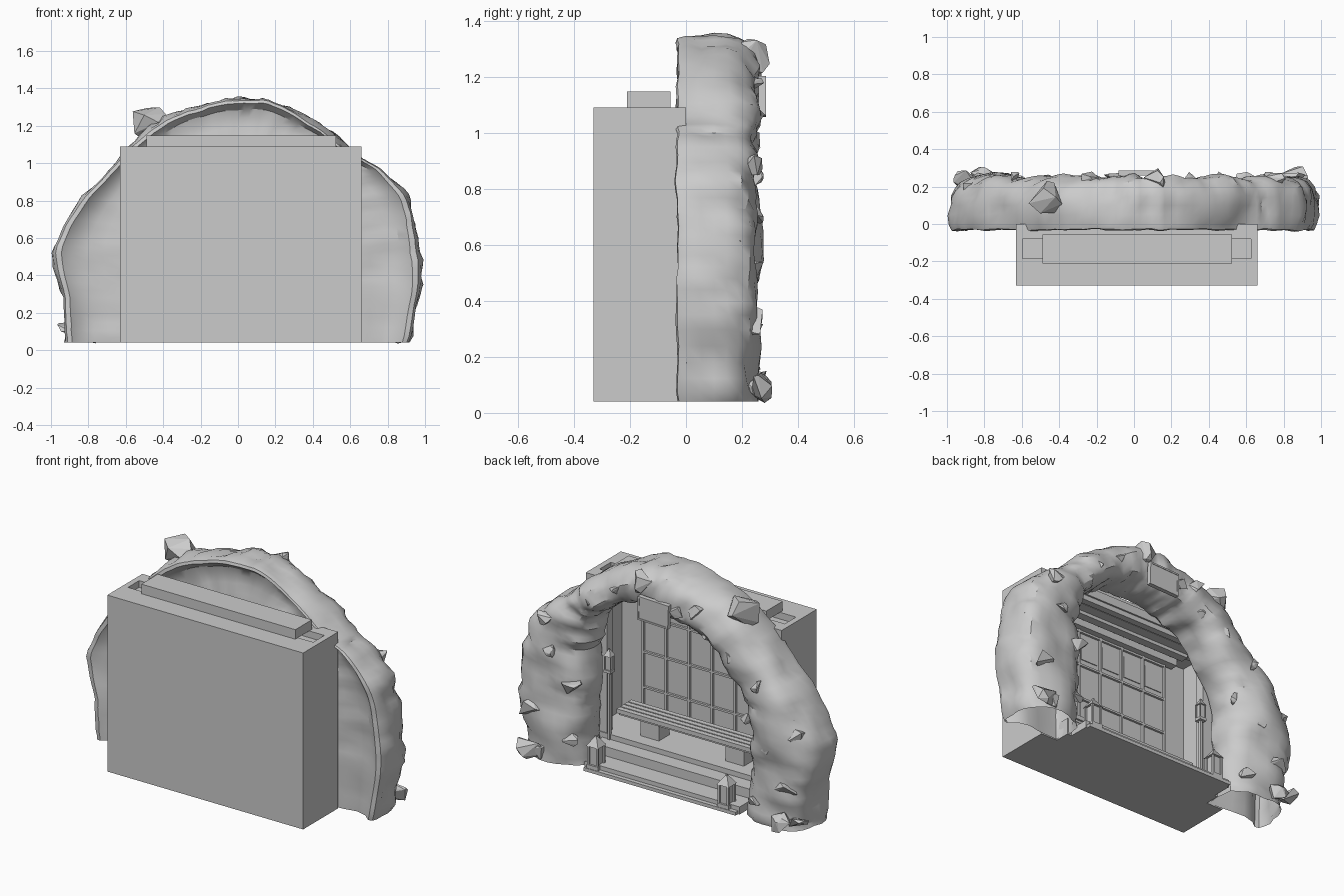
import bpy, bmesh, math, random
from mathutils import Vector, noise, Matrix

if "Cube" in bpy.data.objects:
    bpy.data.objects.remove(bpy.data.objects["Cube"])

random.seed(7)
CX = 0.015  # centre of the station box


def finish(name, bm):
    me = bpy.data.meshes.new(name)
    bmesh.ops.recalc_face_normals(bm, faces=bm.faces[:])
    bm.to_mesh(me)
    bm.free()
    ob = bpy.data.objects.new(name, me)
    bpy.context.collection.objects.link(ob)
    return ob


def add_box(bm, x0, x1, y0, y1, z0, z1):
    m = Matrix.Translation(((x0 + x1) / 2, (y0 + y1) / 2, (z0 + z1) / 2)) @ \
        Matrix.Diagonal((x1 - x0, y1 - y0, z1 - z0, 1))
    bmesh.ops.create_cube(bm, size=1, matrix=m)


def boxes(name, items):
    bm = bmesh.new()
    for b in items:
        add_box(bm, *b)
    return finish(name, bm)


# station shell: closed front, open back, slotted roof
X0, X1, Y0, Z0, Z1 = -0.63, 0.66, -0.33, 0.04, 1.09
boxes("station_walls", [
    (X0, X1, Y0, -0.29, Z0, Z1),
    (X0, X0 + 0.035, -0.29, 0, Z0, Z1),
    (X1 - 0.035, X1, -0.29, 0, Z0, Z1)])
boxes("station_roof", [
    (X0 + .035, X1 - .035, -0.29, -0.185, 1.04, Z1),
    (X0 + .035, X1 - .035, -0.08, 0, 1.04, Z1)])
boxes("roof_slot_tray", [(X0 + .035, X1 - .035, -0.185, -0.08, 1.03, 1.05)])
boxes("roof_cap", [(-0.49, 0.525, -0.21, -0.055, Z1, 1.147)])
boxes("ceiling_beams", [
    (-0.5, 0.53, -0.28, -0.23, 1.0, 1.04),
    (-0.5, 0.53, -0.19, -0.14, 1.01, 1.035),
    (-0.5, 0.53, -0.05, -0.01, 1.01, 1.04)])

# floor and entrance steps
boxes("floor_and_steps", [
    (X0 + .035, X1 - .035, -0.29, 0.0, Z0, 0.17),
    (-0.52, 0.55, 0.0, 0.09, Z0, 0.14),
    (-0.50, 0.52, 0.09, 0.21, Z0, 0.085),
    (-0.49, 0.51, 0.21, 0.235, Z0, 0.06)])

# gridded wall panel
L, R, B, T = -0.44, 0.47, 0.17, 1.0
boxes("wall_panel", [(L, R, -0.29, -0.275, B, T)])
n = 6
boxes("wall_grid",
      [(L + (R - L) * i / n - .006, L + (R - L) * i / n + .006, -0.275, -0.262, B, T) for i in range(n + 1)] +
      [(L, R, -0.275, -0.262, z - .006, z + .006) for z in (0.36, 0.57, 0.78, 0.99)])
boxes("upper_tiles", [(L + (R - L) * (i + .12) / n, L + (R - L) * (i + .88) / n, -0.275, -0.27, 0.82, 0.95)
                      for i in range(n)])

# slatted bench with block legs
boxes("bench_seat", [(-0.47, 0.5, y, y + 0.03, 0.275, 0.30) for y in (-0.2, -0.163, -0.126, -0.089)])
boxes("bench_rail", [(-0.46, 0.49, -0.19, -0.07, 0.262, 0.275)])
boxes("bench_legs", [(CX + s * .28 - .06, CX + s * .28 + .06, -0.18, -0.08, 0.17, 0.262) for s in (-1, 1)])


# lanterns: base, corner posts, glass, pyramid cap
def lantern(name, x, y, z, w, h):
    bm = bmesh.new()
    add_box(bm, x - w, x + w, y - w, y + w, z, z + .12 * h)
    g = w * .68
    add_box(bm, x - g, x + g, y - g, y + g, z + .12 * h, z + .7 * h)
    for sx in (-1, 1):
        for sy in (-1, 1):
            px, py, t = x + sx * w * .8, y + sy * w * .8, w * .15
            add_box(bm, px - t, px + t, py - t, py + t, z + .12 * h, z + .7 * h)
    bmesh.ops.create_cone(bm, cap_ends=True, segments=4, radius1=w * 1.5, radius2=w * .25, depth=.26 * h,
                          matrix=Matrix.Translation((x, y, z + .83 * h)) @ Matrix.Rotation(math.pi / 4, 4, 'Z'))
    add_box(bm, x - w * .15, x + w * .15, y - w * .15, y + w * .15, z + .94 * h, z + h)
    finish(name, bm)


for s, side in ((-1, "left"), (1, "right")):
    lantern("step_lantern_" + side, CX + .01 + s * .43, 0.195, 0.06, 0.037, 0.19)
    lantern("wall_lantern_" + side, CX + s * .49, 0.0, 0.54, 0.022, 0.14)
    x = CX + s * .49
    boxes("lantern_post_" + side, [(x - .008, x + .008, -.008, .008, 0.14, 0.54)])
    x = CX + s * .56
    boxes("entrance_pier_" + side, [(x - .05, x + .05, -.06, -.005, 0.17, 1.04)])

# rock arch: outer and inner outline pairs, swept as a tube with a slightly dished front
ARCH = [(-.93, .04, -.53, .04), (-.94, .28, -.53, .28), (-.985, .52, -.54, .5), (-.89, .74, -.5, .69),
        (-.66, 1.0, -.4, .87), (-.43, 1.21, -.26, 1.0), (-.2, 1.31, -.12, 1.07), (0, 1.345, .01, 1.09),
        (.2, 1.33, .13, 1.09), (.42, 1.2, .28, 1.07), (.6, 1.06, .4, 1.0), (.76, .975, .48, .9),
        (.91, .8, .52, .74), (.96, .6, .53, .52), (.975, .35, .54, .33), (.92, .04, .54, .04)]


def spline(u):
    u = min(max(u, 0), 1) * (len(ARCH) - 1)
    i = min(int(u), len(ARCH) - 2)
    t = u - i
    p = [ARCH[min(max(i + k, 0), len(ARCH) - 1)] for k in (-1, 0, 1, 2)]
    return [.5 * (2 * b + (c - a) * t + (2 * a - 5 * b + 4 * c - d) * t * t + (3 * b - a - 3 * c + d) * t ** 3)
            for a, b, c, d in zip(*p)]


# half cross-section: (across, depth), outer front rim -> back -> inner front, then the front face
SECTION = [(.8, -.035), (.93, -.03), (.99, 0), (1, .05), (.99, .1), (.96, .145), (.88, .185), (.74, .215),
           (.55, .235), (.3, .248), (0, .252), (-.3, .248), (-.55, .235), (-.75, .21), (-.9, .175),
           (-.98, .13), (-1, .08), (-.98, .03), (-.9, .005), (-.6, .01), (-.2, .02), (.2, .02), (.55, .005)]
NA = len(SECTION)


def arch_point(u, j):
    ox, oz, ix, iz = spline(u)
    o, i = Vector((ox, 0, oz)), Vector((ix, 0, iz))
    half = (o - i) / 2
    a, y = SECTION[j]
    p = (o + i) / 2 + half * a + Vector((0, y, 0))
    out = (half.normalized() * a + Vector((0, (y - .1) / .14, 0))).normalized()
    bump = noise.noise(p * 5) * .028 + noise.noise(Vector((u * 40, y * 3, a))) * .02
    bump += (.25 - abs(noise.noise(p * 9 + Vector((5, 2, 1))))) * .03
    p += out * bump * (.45 if y < .03 else 1)
    p.z = .04 if u in (0, 1) else max(p.z, .04)
    p.x = min(max(p.x, -1), 1)
    return p


bm = bmesh.new()
NU = 90
grid = [[bm.verts.new(arch_point(i / NU, j)) for j in range(NA)] for i in range(NU + 1)]
for i in range(NU):
    for j in range(NA):
        k = (j + 1) % NA
        bm.faces.new((grid[i][j], grid[i + 1][j], grid[i + 1][k], grid[i][k]))
arch = finish("rock_arch", bm)
bpy.context.view_layer.objects.active = arch
arch.select_set(True)
bpy.ops.object.shade_smooth_by_angle(angle=math.radians(32))


# loose angular stones stuck on the arch
def stone(name, pos, size):
    bm = bmesh.new()
    for k in range(11):
        d = Vector([random.gauss(0, 1) for _ in range(3)]).normalized()
        p = Vector(pos) + Vector((d.x * size, d.y * size * .8, d.z * size * .8))
        p.z = max(p.z, 0)
        bm.verts.new(p)
    bmesh.ops.convex_hull(bm, input=bm.verts[:])
    bmesh.ops.delete(bm, geom=[v for v in bm.verts if not v.link_faces], context='VERTS')
    finish(name, bm)


STONES = [(.76, .23, .89, .065), (.46, .24, 1.05, .055), (.59, .23, .52, .065), (.72, .24, .7, .05),
          (.13, .235, 1.27, .085), (-.12, .25, 1.16, .05), (-.25, .24, 1.18, .065), (-.48, .14, 1.22, .115),
          (-.43, .23, .97, .06), (-.64, .24, .85, .05), (-.71, .24, .5, .045), (-.82, .23, .28, .075),
          (-.81, .24, .08, .09), (-.9, .24, .12, .07), (.86, .23, .32, .085), (.85, .25, .1, .09),
          (.78, .24, .09, .06), (.6, .23, .2, .05), (-.62, .23, .15, .055), (.3, .24, 1.17, .05),
          (-.88, .21, .6, .06), (.9, .2, .6, .05), (-.55, .2, .62, .045), (-.3, .22, 1.06, .045)]
for k, (x, y, z, s) in enumerate(STONES):
    stone("stone_%02d" % k, (x, y, z), s)

# blank sign plate over the entrance
sign = boxes("sign_plate", [(-.095, .095, -.01, .01, -.065, .065)])
frame = boxes("sign_frame", [(-.1, .1, -.013, .013, s * .065 - .005, s * .065 + .005) for s in (-1, 1)] +
              [(s * .096 - .005, s * .096 + .005, -.013, .013, -.07, .07) for s in (-1, 1)])
for ob in (sign, frame):
    ob.location = (.02, .272, 1.13)
    ob.rotation_euler = (0, math.radians(-2), 0)
